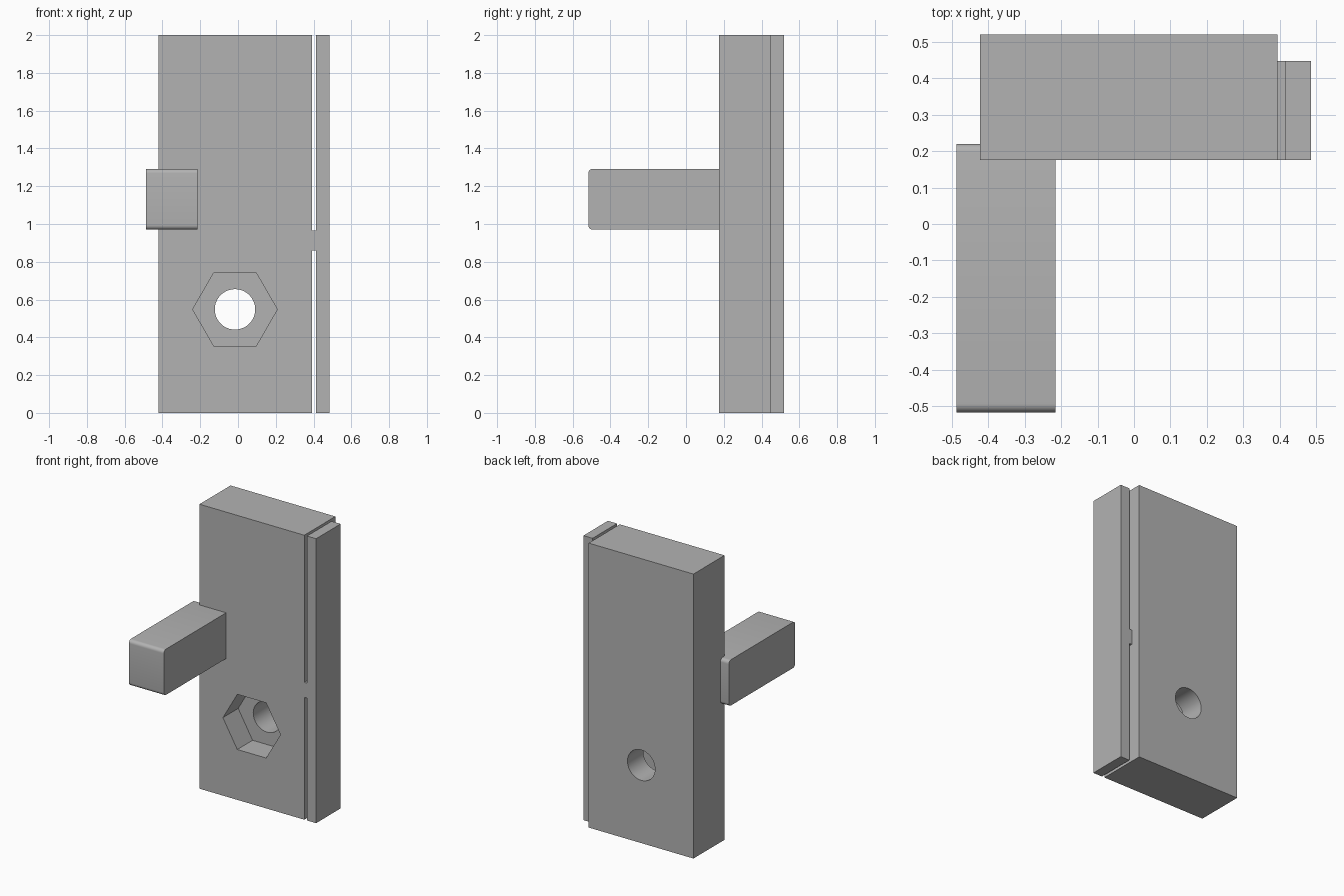
import bpy, bmesh, math
from mathutils import Vector

cube = bpy.data.objects.get("Cube")
if cube:
    bpy.data.objects.remove(cube, do_unlink=True)

grey = bpy.data.materials.new("plain_grey")
grey.use_nodes = True
COLOUR = (0.45, 0.45, 0.45, 1)
grey.diffuse_color = COLOUR
grey.node_tree.nodes["Principled BSDF"].inputs["Base Color"].default_value = COLOUR


def finish(name, bm):
    bmesh.ops.recalc_face_normals(bm, faces=bm.faces)
    mesh = bpy.data.meshes.new(name)
    bm.to_mesh(mesh)
    bm.free()
    mesh.materials.append(grey)
    obj = bpy.data.objects.new(name, mesh)
    bpy.context.collection.objects.link(obj)
    return obj


def box(name, x, y, z, round_x=0):
    """Box from (low, high) ranges; round_x rounds the edges running along x."""
    bm = bmesh.new()
    bmesh.ops.create_cube(bm, size=1)
    for v in bm.verts:
        v.co = Vector([r[0] if c < 0 else r[1] for c, r in zip(v.co, (x, y, z))])
    if round_x:
        edges = [e for e in bm.edges
                 if abs(e.verts[0].co.x - e.verts[1].co.x) > 0.01]
        bmesh.ops.bevel(bm, geom=edges, offset=round_x, segments=6,
                        profile=0.5, affect='EDGES')
    return finish(name, bm)


def prism(name, sides, radius, centre, y):
    """Regular prism running along y, with a corner pointing to +x."""
    bm = bmesh.new()
    ring = [bm.verts.new((centre[0] + radius * math.cos(math.tau * i / sides), y[0],
                          centre[1] + radius * math.sin(math.tau * i / sides)))
            for i in range(sides)]
    face = bm.faces.new(ring)
    new = bmesh.ops.extrude_face_region(bm, geom=[face])["geom"]
    bmesh.ops.translate(bm, vec=(0, y[1] - y[0], 0),
                        verts=[g for g in new if isinstance(g, bmesh.types.BMVert)])
    return finish(name, bm)


def select(obj):
    bpy.ops.object.select_all(action='DESELECT')
    obj.select_set(True)
    bpy.context.view_layer.objects.active = obj


def cut(target, cutter):
    cutter.hide_render = True
    mod = target.modifiers.new("cut", 'BOOLEAN')
    mod.operation = 'DIFFERENCE'
    mod.solver = 'EXACT'
    mod.object = cutter
    select(target)
    bpy.ops.object.modifier_apply(modifier=mod.name)
    bpy.data.objects.remove(cutter, do_unlink=True)


FRONT, BACK, STRIP_BACK = 0.175, 0.52, 0.447

# Main block with a hexagonal nut pocket and a round through hole
block = box("main_block", (-0.422, 0.393), (FRONT, BACK), (0, 2))
hole_centre = (-0.016, 0.548)
cut(block, prism("nut_cutter", 6, 0.224, hole_centre, (FRONT - 0.1, FRONT + 0.17)))
cut(block, prism("bolt_cutter", 64, 0.107, hole_centre, (FRONT - 0.1, BACK + 0.1)))

# Thin side strip held by a small bridge across the slot
strip = box("side_strip", (0.414, 0.485), (FRONT, STRIP_BACK), (0, 2))
bridge = box("strip_bridge", (0.392, 0.415), (FRONT, STRIP_BACK), (0.86, 0.965))

# Peg with rounded ends, set into the block
peg = box("front_peg", (-0.487, -0.215), (-0.517, 0.22), (0.97, 1.292), round_x=0.024)

for part in (block, peg):
    select(part)
    bpy.ops.object.shade_smooth_by_angle(angle=math.radians(30))
